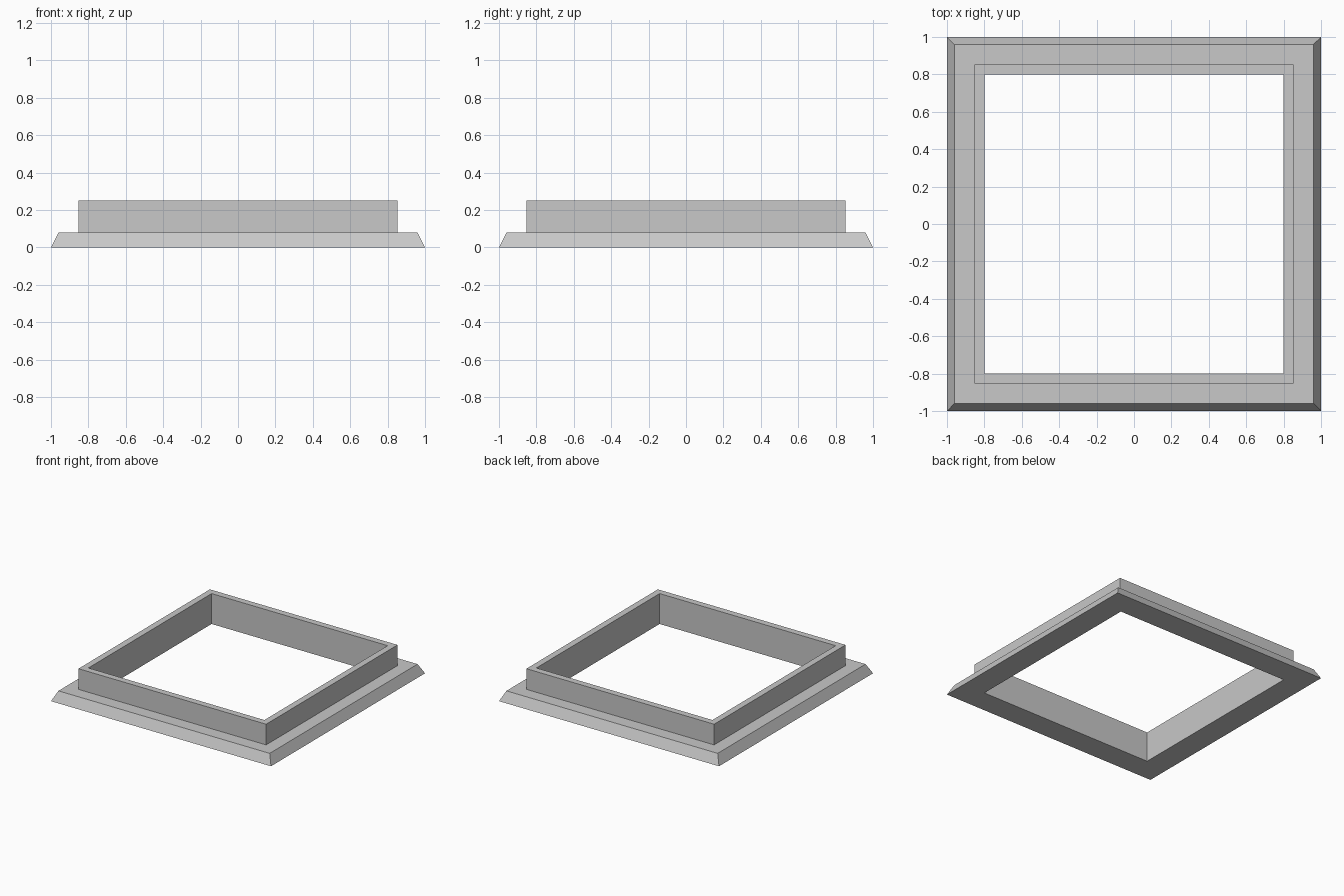
import bpy
import bmesh

# Remove the default cube
cube = bpy.data.objects.get("Cube")
if cube:
    bpy.data.objects.remove(cube, do_unlink=True)

# Plain grey material
grey = bpy.data.materials.new("plain_grey")
grey.use_nodes = True
colour = (0.58, 0.58, 0.58, 1.0)
grey.diffuse_color = colour
grey.node_tree.nodes["Principled BSDF"].inputs["Base Color"].default_value = colour


def square_frame(name, profile, material):
    """Sweep a closed (half width, height) profile around a square with mitred corners."""
    bm = bmesh.new()
    corners = [(1, 1), (-1, 1), (-1, -1), (1, -1)]
    rings = [[bm.verts.new((sx * r, sy * r, z)) for sx, sy in corners]
             for r, z in profile]
    for ring, following in zip(rings, rings[1:] + rings[:1]):
        for i in range(len(corners)):
            j = (i + 1) % len(corners)
            bm.faces.new((ring[i], ring[j], following[j], following[i]))
    bmesh.ops.recalc_face_normals(bm, faces=bm.faces[:])
    mesh = bpy.data.meshes.new(name)
    bm.to_mesh(mesh)
    bm.free()
    mesh.materials.append(material)
    obj = bpy.data.objects.new(name, mesh)
    bpy.context.collection.objects.link(obj)
    return obj


# Sloped base flange, flat ledge, upright rim and straight inner wall
outer, ledge, rim, opening = 1.0, 0.96, 0.853, 0.80
flange_top, rim_top = 0.08, 0.25
square_frame("flanged_square_frame", [
    (outer, 0),
    (ledge, flange_top),
    (rim, flange_top),
    (rim, rim_top),
    (opening, rim_top),
    (opening, 0),
], grey)
